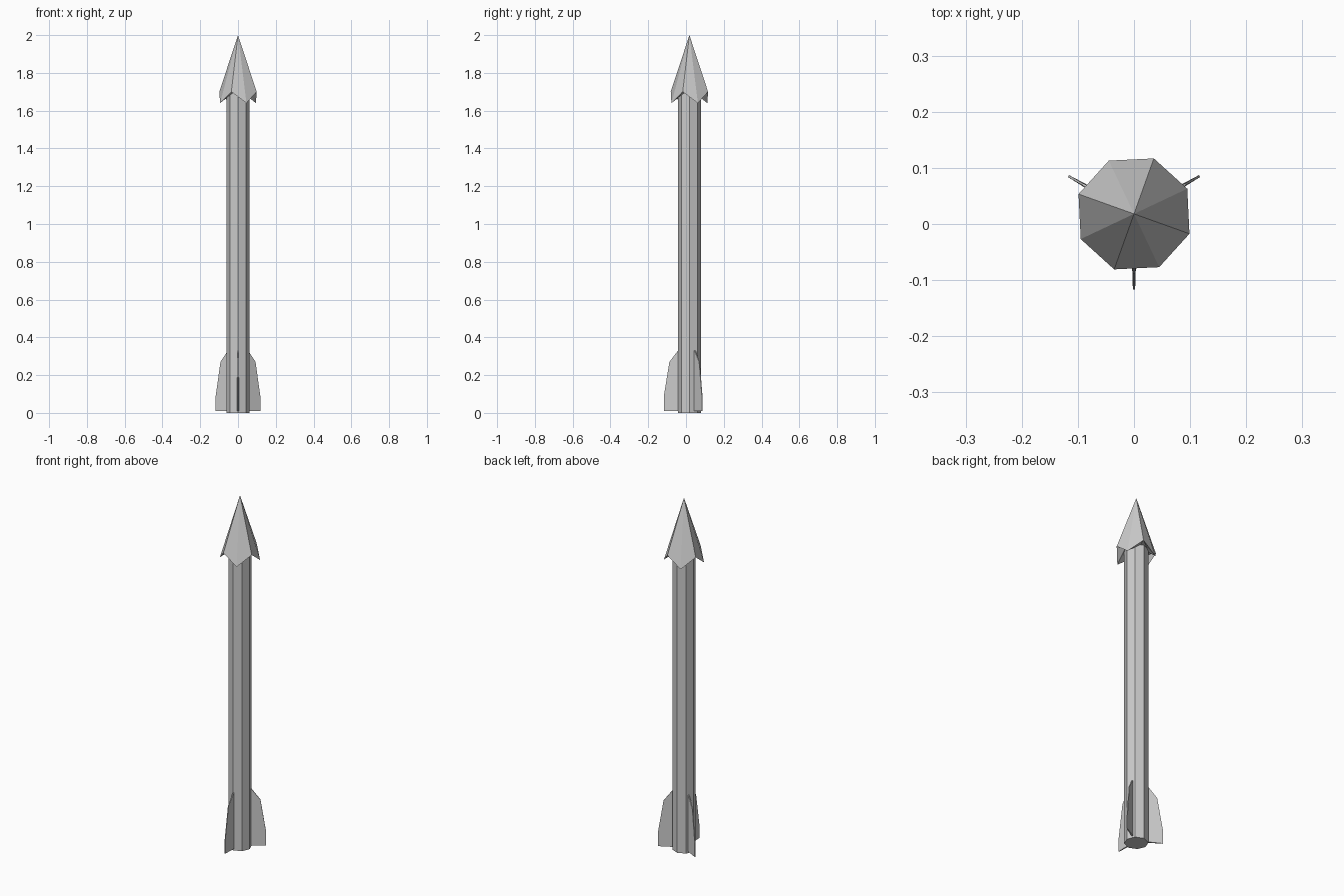
import bpy, bmesh
from math import sin, cos, radians
from mathutils import Matrix, Vector

if "Cube" in bpy.data.objects:
    bpy.data.objects.remove(bpy.data.objects["Cube"])

CY = 0.018  # axis of the arrow in y


def finish(bm, name):
    bmesh.ops.recalc_face_normals(bm, faces=bm.faces)
    mesh = bpy.data.meshes.new(name)
    bm.to_mesh(mesh)
    bm.free()
    ob = bpy.data.objects.new(name, mesh)
    ob.location.y = CY
    bpy.context.collection.objects.link(ob)
    return ob


def ring(bm, r, start, heights):
    return [bm.verts.new((r * cos(radians(start + 45 * i)),
                          r * sin(radians(start + 45 * i)),
                          heights[i % len(heights)])) for i in range(8)]


# Eight-sided shaft
bm = bmesh.new()
bmesh.ops.create_cone(bm, cap_ends=True, segments=8, radius1=0.061,
                      radius2=0.061, depth=1.7,
                      matrix=Matrix.Translation((0, 0, 0.85)))
finish(bm, "shaft")

# Pointed head with a zigzag barbed rim and a recessed underside
bm = bmesh.new()
tip = bm.verts.new((0, 0, 2))
rim = ring(bm, 0.105, 25.3, (1.64, 1.70))
inner = ring(bm, 0.058, 25.3, (1.70,))
for i in range(8):
    j = (i + 1) % 8
    bm.faces.new((tip, rim[i], rim[j]))
    bm.faces.new((rim[i], inner[i], inner[j]))
    bm.faces.new((rim[i], inner[j], rim[j]))
bm.faces.new(inner)
finish(bm, "arrow_head")

# Three tapered fins: radius, height, half thickness
profile = [(0.045, 0.01, 0.005), (0.135, 0.01, 0.002), (0.135, 0.09, 0.002),
           (0.106, 0.27, 0.002), (0.060, 0.33, 0.003), (0.045, 0.33, 0.004)]
for k, angle in enumerate((-90, 30, 150)):
    bm = bmesh.new()
    sides = [[bm.verts.new((r, s * t, z)) for r, z, t in profile]
             for s in (-1, 1)]
    a, b = sides
    bm.faces.new(a)
    bm.faces.new(b)
    n = len(profile)
    for i in range(n):
        j = (i + 1) % n
        bm.faces.new((a[i], a[j], b[j], b[i]))
    fin = finish(bm, f"fin_{k + 1}")
    fin.rotation_euler.z = radians(angle)
